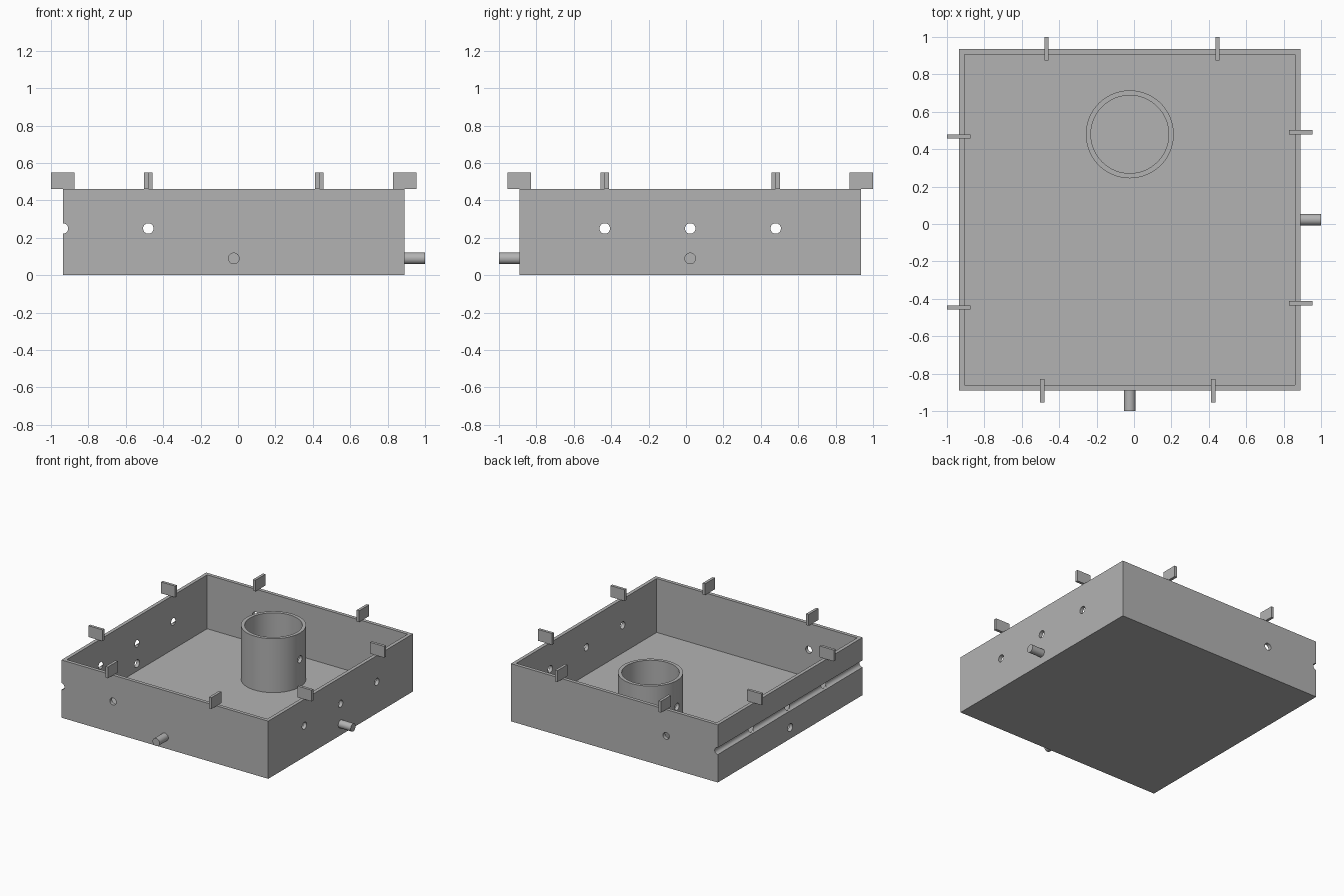
import bpy
from math import pi

if "Cube" in bpy.data.objects:
    bpy.data.objects.remove(bpy.data.objects["Cube"], do_unlink=True)

grey = bpy.data.materials.new("plain grey")
grey.use_nodes = True
COLOUR = (0.45, 0.45, 0.45, 1)
grey.diffuse_color = COLOUR
grey.node_tree.nodes["Principled BSDF"].inputs["Base Color"].default_value = COLOUR

CX, CY = -0.0225, 0.0225          # tray centre
HALF, WALL, HEIGHT, FLOOR = 0.9125, 0.028, 0.46, 0.03
STEP = 0.457                      # spacing of holes and tabs
HOLE_Z, HOLE_R, PEG_Z = 0.25, 0.028, 0.09
TURN = {"x": (0, pi / 2, 0), "y": (pi / 2, 0, 0), "z": (0, 0, 0)}


def finish(name):
    ob = bpy.context.object
    ob.name = name
    ob.data.materials.append(grey)
    bpy.ops.object.transform_apply(location=False, rotation=True, scale=True)
    return ob


def box(name, loc, size):
    bpy.ops.mesh.primitive_cube_add(size=1, location=loc)
    bpy.context.object.scale = size
    return finish(name)


def rod(name, loc, radius, length, axis, sides=32):
    bpy.ops.mesh.primitive_cylinder_add(vertices=sides, radius=radius, depth=length,
                                        location=loc, rotation=TURN[axis])
    return finish(name)


def cut(target, cutter):
    cutter.hide_render = True
    bpy.context.view_layer.objects.active = target
    mod = target.modifiers.new("cut", "BOOLEAN")
    mod.operation, mod.solver, mod.object = "DIFFERENCE", "EXACT", cutter
    bpy.ops.object.modifier_apply(modifier=mod.name)
    bpy.data.objects.remove(cutter, do_unlink=True)


def smooth(ob):
    bpy.ops.object.select_all(action="DESELECT")
    ob.select_set(True)
    bpy.context.view_layer.objects.active = ob
    bpy.ops.object.shade_smooth_by_angle(angle=pi / 6)


# Open tray
tray = box("tray", (CX, CY, HEIGHT / 2), (2 * HALF, 2 * HALF, HEIGHT))
inner = 2 * (HALF - WALL)
cut(tray, box("cavity", (CX, CY, FLOOR + 0.5), (inner, inner, 1)))

# Round holes through the side walls, and one pair front to back
for k in (-1, 0, 1):
    cut(tray, rod("side_hole", (CX, CY + k * STEP, HOLE_Z), HOLE_R, 3, "x"))
cut(tray, rod("end_hole", (CX - STEP, CY, HOLE_Z), HOLE_R, 3, "y"))

# Drain hole and long half-round groove on the right-hand wall
cut(tray, rod("drain_hole", (CX - HALF, CY, PEG_Z), 0.031, 0.2, "x"))
cut(tray, rod("groove", (CX - HALF, CY, HOLE_Z), 0.0272, 3, "y"))
smooth(tray)

# Upright tube with a cross hole
TX, TY = CX, CY + STEP
tube = rod("tube", (TX, TY, (FLOOR + HEIGHT) / 2), 0.235, HEIGHT - FLOOR, "z", 96)
cut(tube, rod("bore", (TX, TY, HEIGHT / 2), 0.208, 1, "z", 96))
cut(tube, rod("tube_hole", (TX, TY, HOLE_Z), HOLE_R, 1, "x"))
smooth(tube)

# Pegs on the front and left-hand walls
reach = HALF - 0.01
length = 1 - 0.88
smooth(rod("front_peg", (CX, -0.94, PEG_Z), 0.031, length, "y"))
smooth(rod("left_peg", (0.94, CY, PEG_Z), 0.031, length, "x"))

# Thin tabs standing on the rim
TAB_L, TAB_T, TAB_H = 0.125, 0.022, 0.09
z = HEIGHT + TAB_H / 2
for k in (-1, 1):
    along = k * STEP
    for s in (-1, 1):
        shift = s * TAB_T / 2
        end = s * (HALF + 0.0025)
        box("end_tab", (CX + along + shift, CY + end, z), (TAB_T, TAB_L, TAB_H))
        box("side_tab", (CX + end, CY + along + shift, z), (TAB_L, TAB_T, TAB_H))
